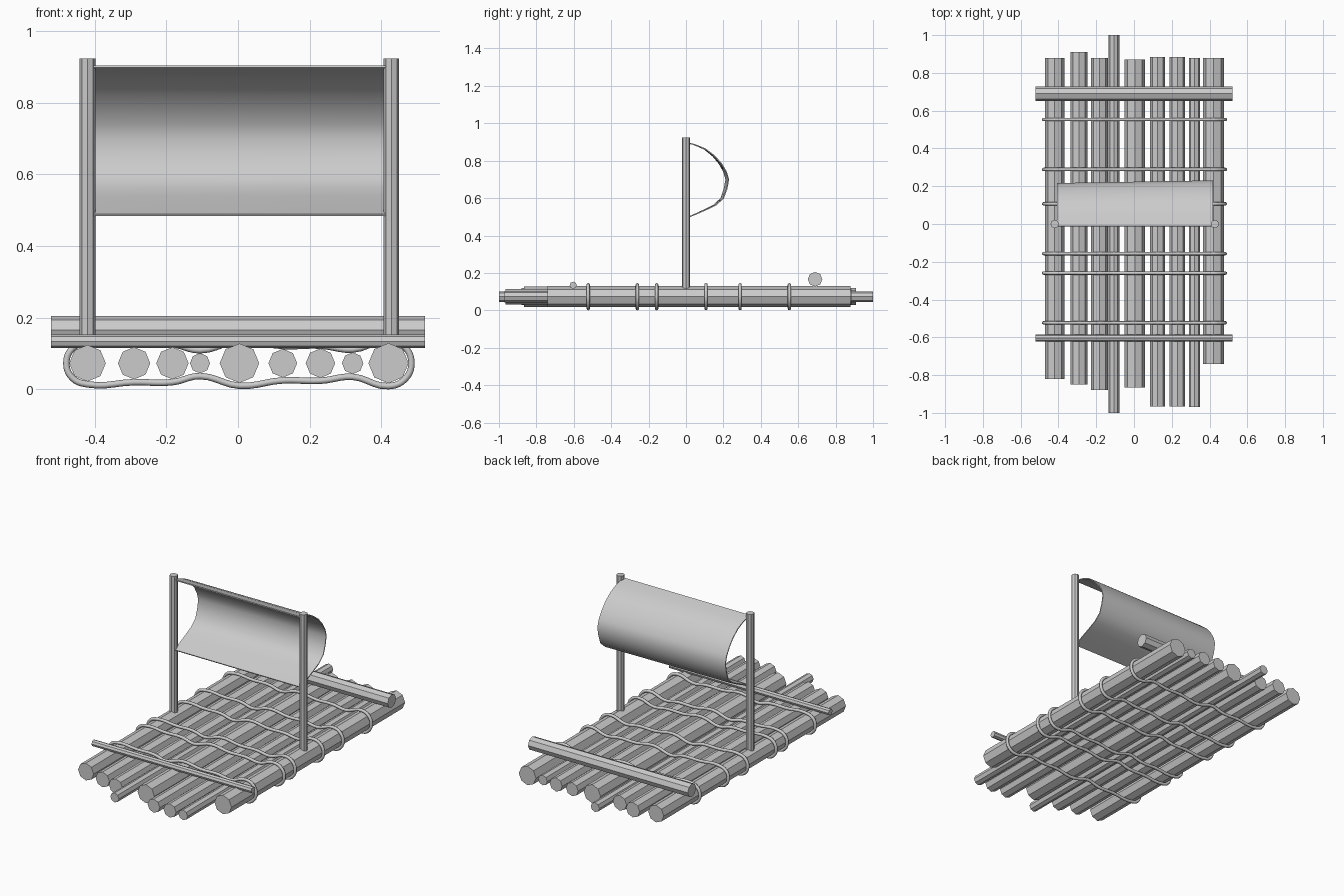
import bpy, bmesh, math
from mathutils import Vector

if "Cube" in bpy.data.objects:
    bpy.data.objects.remove(bpy.data.objects["Cube"])

LOG_Z = 0.073


def pole(name, start, end, radius, sides=8):
    """Flat-sided cylinder between two points."""
    a, b = Vector(start), Vector(end)
    axis = b - a
    bm = bmesh.new()
    bmesh.ops.create_cone(bm, cap_ends=True, segments=sides, radius1=radius,
                          radius2=radius, depth=axis.length)
    me = bpy.data.meshes.new(name)
    bm.to_mesh(me)
    bm.free()
    ob = bpy.data.objects.new(name, me)
    bpy.context.collection.objects.link(ob)
    ob.location = (a + b) / 2
    ob.rotation_euler = Vector((0, 0, 1)).rotation_difference(axis).to_euler()
    return ob


# Deck logs: x, radius, front end, back end
logs = [(-0.42, 0.051, -0.82, 0.88), (-0.29, 0.045, -0.85, 0.91),
        (-0.183, 0.045, -0.88, 0.88), (-0.106, 0.028, -1.0, 1.0),
        (0.004, 0.055, -0.865, 0.87), (0.125, 0.040, -0.965, 0.885),
        (0.23, 0.041, -0.965, 0.885), (0.32, 0.030, -0.97, 0.88),
        (0.42, 0.056, -0.74, 0.88)]
for i, (x, r, y0, y1) in enumerate(logs):
    pole(f"deck_log_{i + 1}", (x, y0, LOG_Z), (x, y1, LOG_Z), r)

# Cross beams and mast posts
pole("back_cross_beam", (-0.522, 0.69, 0.166), (0.522, 0.69, 0.166), 0.039)
pole("front_cross_beam", (-0.522, -0.603, 0.134), (0.522, -0.603, 0.134), 0.019)
pole("left_post", (-0.42, 0, 0.1), (-0.42, 0, 0.923), 0.022)
pole("right_post", (0.428, 0, 0.1), (0.428, 0, 0.923), 0.022)

# Rope lashings follow the tops and bottoms of the logs
GAP = 0.008
path = []
for x, r, _, _ in logs:
    path.append((x, LOG_Z + r + GAP))
for a in (45, 0, -45):
    x, r = logs[-1][:2]
    t = math.radians(a)
    path.append((x + (r + GAP) * math.cos(t), LOG_Z + (r + GAP) * math.sin(t)))
for x, r, _, _ in reversed(logs):
    path.append((x, LOG_Z - r - GAP))
for a in (225, 180, 135):
    x, r = logs[0][:2]
    t = math.radians(a)
    path.append((x + (r + GAP) * math.cos(t), LOG_Z + (r + GAP) * math.sin(t)))

for i, y in enumerate((-0.523, -0.26, -0.157, 0.107, 0.289, 0.553)):
    cu = bpy.data.curves.new(f"rope_{i + 1}", 'CURVE')
    cu.dimensions = '3D'
    cu.bevel_depth = 0.009
    cu.bevel_resolution = 2
    cu.resolution_u = 5
    sp = cu.splines.new('BEZIER')
    sp.bezier_points.add(len(path) - 1)
    sp.use_cyclic_u = True
    for p, (x, z) in zip(sp.bezier_points, path):
        p.co = (x, y, z)
        p.handle_left_type = p.handle_right_type = 'AUTO'
    bpy.context.collection.objects.link(bpy.data.objects.new(f"rope_{i + 1}", cu))

# Billowing sail, slightly fuller on the right side
profile = [(-0.012, 0.901), (0.05, 0.884), (0.10, 0.862), (0.145, 0.826),
           (0.18, 0.785), (0.205, 0.742), (0.217, 0.70), (0.208, 0.65),
           (0.19, 0.598), (0.15, 0.562), (0.10, 0.537), (0.045, 0.512),
           (-0.012, 0.487)]
COLS = 8
bm = bmesh.new()
grid = []
for c in range(COLS + 1):
    t = c / COLS
    grid.append([bm.verts.new((-0.408 + 0.826 * t, y * (0.985 + 0.065 * t), z))
                 for y, z in profile])
for a, b in zip(grid, grid[1:]):
    for j in range(len(profile) - 1):
        bm.faces.new((a[j], a[j + 1], b[j + 1], b[j]))
me = bpy.data.meshes.new("sail")
bm.to_mesh(me)
bm.free()
sail = bpy.data.objects.new("sail", me)
bpy.context.collection.objects.link(sail)
mod = sail.modifiers.new("thickness", 'SOLIDIFY')
mod.thickness = 0.006
mod.offset = 0
bpy.context.view_layer.objects.active = sail
sail.select_set(True)
bpy.ops.object.modifier_apply(modifier=mod.name)
bpy.ops.object.shade_smooth_by_angle(angle=math.radians(40))
